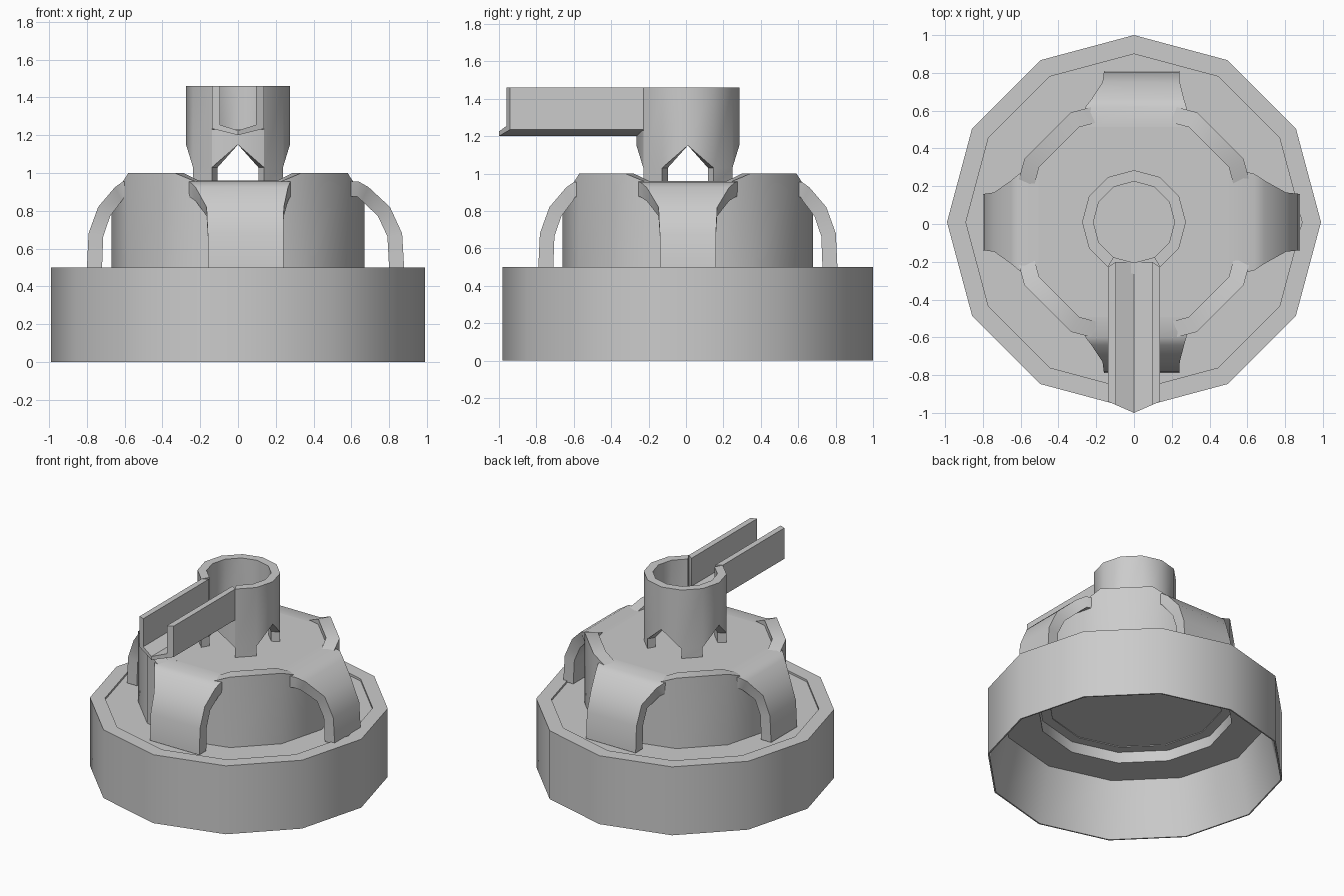
import bpy, bmesh
from math import sin, cos, pi, radians

if "Cube" in bpy.data.objects:
    bpy.data.objects.remove(bpy.data.objects["Cube"])

CY = 0.01  # common axis offset in y


def finish(name, bm, smooth=True):
    bmesh.ops.recalc_face_normals(bm, faces=bm.faces)
    me = bpy.data.meshes.new(name)
    bm.to_mesh(me)
    bm.free()
    ob = bpy.data.objects.new(name, me)
    bpy.context.collection.objects.link(ob)
    if smooth:
        bpy.ops.object.select_all(action='DESELECT')
        ob.select_set(True)
        bpy.context.view_layer.objects.active = ob
        bpy.ops.object.shade_smooth_by_angle(angle=radians(35))
    return ob


def polar(r, k, z):
    a = k * pi / 6
    return (r * cos(a), r * sin(a) + CY, z)


class Solid:
    """Joins hexahedra; faces shared by two neighbours cancel out."""

    def __init__(self):
        self.bm, self.v, self.f = bmesh.new(), {}, {}

    def vert(self, p):
        key = tuple(round(c, 4) for c in p)
        if key not in self.v:
            self.v[key] = self.bm.verts.new(p)
        return self.v[key]

    def hexa(self, bottom, top):
        b, t = [self.vert(p) for p in bottom], [self.vert(p) for p in top]
        quads = [b[::-1], t] + [[b[i], b[(i + 1) % 4], t[(i + 1) % 4], t[i]] for i in range(4)]
        for q in quads:
            key = frozenset(q)
            if key in self.f:
                self.bm.faces.remove(self.f.pop(key))
            else:
                self.f[key] = self.bm.faces.new(q)

    def panel(self, k, ri, ro, zb, zt):
        """Wall panel between columns k and k+1 of a twelve-sided ring."""
        def ring(z):
            return [polar(ri, k, z[0]), polar(ro, k, z[0]),
                    polar(ro, k + 1, z[1]), polar(ri, k + 1, z[1])]
        self.hexa(ring(zb), ring(zt))


# Base: hollow twelve-sided drum with a stepped ceiling
bm = bmesh.new()
profile = [(.65, .49), (.65, .40), (.89, .40), (.98, 0), (.99, 0), (.99, .5), (.89, .5), (.89, .485)]
rings = [[bm.verts.new(polar(r, k, z)) for k in range(12)] for r, z in profile]
for a, b in zip(rings, rings[1:]):
    for k in range(12):
        n = (k + 1) % 12
        bm.faces.new((a[k], a[n], b[n], b[k]))
bm.faces.new(rings[0])
bm.faces.new(rings[-1])
finish("base_drum", bm)

# Tower: ring wall whose rim dips under each of the four legs
s = Solid()
for k in range(12):
    tops = [.86 if j % 3 == 0 else 1.0 for j in (k, k + 1)]
    s.panel(k, .58, .67, (.48, .48), tops)
finish("tower_wall", s.bm)

# Top plate: octagon between the legs
bm = bmesh.new()
corners = [k for k in range(12) if k % 3]
lo = [bm.verts.new(polar(.58, k, .88)) for k in corners]
hi = [bm.verts.new(polar(.58, k, .96)) for k in corners]
bm.faces.new(lo[::-1])
bm.faces.new(hi)
for i in range(8):
    j = (i + 1) % 8
    bm.faces.new((lo[i], lo[j], hi[j], hi[i]))
finish("top_plate", bm)


# Bent legs: outward run, end radius, foot half width and sideways shift vary
def leg(name, quarter, reach, foot, shift):
    # (fraction outward, height, blend from wide top to narrow foot)
    path = [(0, .96, 0), (.36, .955, .25), (.5, .925, .5), (.8, .82, .95), (.97, .68, 1), (1, .49, 1)]
    normals = [(0, 1), (.1, 1), (.45, .9), (.8, .6), (.97, .2), (1, 0)]
    a = quarter * pi / 2
    th = .08
    s = Solid()
    rows = []
    for (f, z, w), (nx, nz) in zip(path, normals):
        half, c = .29 + (foot - .29) * w, shift * w
        r = .502 + (reach - .502) * f

        def pt(rr, t, zz):
            return (rr * cos(a) - t * sin(a), rr * sin(a) + t * cos(a) + CY, zz)
        rows.append([pt(r - nx * th, c - half, z - nz * th), pt(r - nx * th, c + half, z - nz * th),
                     pt(r, c + half, z), pt(r, c - half, z)])
    for p, q in zip(rows, rows[1:]):
        s.hexa(p, q)
    finish(name, s.bm)


leg("right_leg", 0, .88, .15, 0)
leg("back_leg", 1, .80, .20, -.04)
leg("left_leg", 2, .80, .15, 0)
leg("front_leg", 3, .80, .20, .04)

# Collar: twelve-sided tube with four arches, four feet and an open front
s = Solid()
for k in range(12):
    low = [1.15 if j % 3 == 0 else 1.03 for j in (k, k + 1)]
    top = 1.23 if k in (8, 9) else 1.46
    s.panel(k, .215, .275, low, (top, top))
    if k % 3 == 1:
        s.panel(k, .215, .275, (.94, .94), low)
finish("collar", s.bm)

# Spout: open trough with V floor and pointed tip
outer = [(-.137, 1.46), (-.137, 1.235), (0, 1.20), (.137, 1.235), (.137, 1.46)]
inner = [(-.095, 1.46), (-.095, 1.255), (0, 1.225), (.095, 1.255), (.095, 1.46)]
s = Solid()


def end(x):
    return -1.0 + .06 * abs(x) / .137


for i in range(4):
    sec = [outer[i], outer[i + 1], inner[i + 1], inner[i]]
    s.hexa([(x, end(x), z) for x, z in sec], [(x, -.20 if abs(x) < .1 else -.228, z) for x, z in sec])
finish("spout_trough", s.bm)
